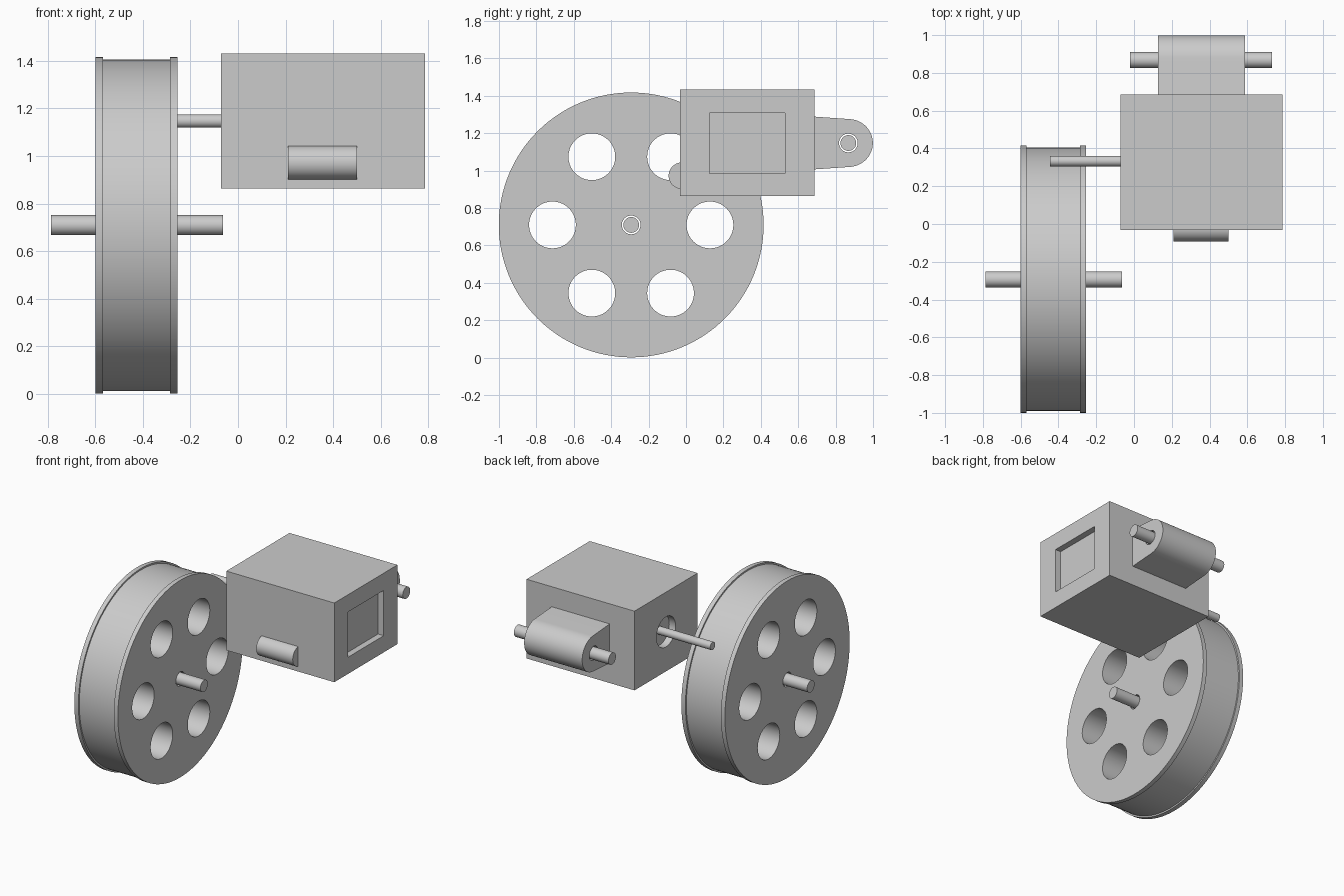
import bpy, bmesh
from math import sin, cos, pi, radians

cube = bpy.data.objects.get("Cube")
if cube:
    bpy.data.objects.remove(cube)

grey = bpy.data.materials.new("plain grey")
grey.use_nodes = True
grey.diffuse_color = (0.6, 0.6, 0.6, 1)
grey.node_tree.nodes["Principled BSDF"].inputs["Base Color"].default_value = (0.6, 0.6, 0.6, 1)


def circle(y, z, r, n=64):
    return [(y + r * cos(2 * pi * i / n), z + r * sin(2 * pi * i / n)) for i in range(n)]


def rect(y0, y1, z0, z1):
    return [(y0, z0), (y1, z0), (y1, z1), (y0, z1)]


def loft(name, sections):
    """Solid along x from matching (x, outline) sections, capped at both ends."""
    bm = bmesh.new()
    rings = [[bm.verts.new((x, y, z)) for y, z in pts] for x, pts in sections]
    n = len(rings[0])
    for a, b in zip(rings, rings[1:]):
        for i in range(n):
            j = (i + 1) % n
            bm.faces.new((a[i], a[j], b[j], b[i]))
    bm.faces.new(rings[0])
    bm.faces.new(rings[-1])
    bmesh.ops.recalc_face_normals(bm, faces=bm.faces)
    mesh = bpy.data.meshes.new(name)
    bm.to_mesh(mesh)
    bm.free()
    mesh.materials.append(grey)
    obj = bpy.data.objects.new(name, mesh)
    bpy.context.collection.objects.link(obj)
    return obj


def prism(name, pts, x0, x1):
    return loft(name, [(x0, pts), (x1, pts)])


def cut(obj, cutters):
    """Subtract the cutters, bake the result and remove them."""
    for c in cutters:
        mod = obj.modifiers.new("cut", 'BOOLEAN')
        mod.operation, mod.solver, mod.object = 'DIFFERENCE', 'EXACT', c
    bpy.context.view_layer.update()
    graph = bpy.context.evaluated_depsgraph_get()
    baked = bpy.data.meshes.new_from_object(obj.evaluated_get(graph))
    obj.modifiers.clear()
    obj.data = baked
    for c in cutters:
        bpy.data.objects.remove(c)


# Flanged wheel with six round openings and an axle bore
WY, WZ, WR = -0.293, 0.709, 0.708
rim, tread = circle(WY, WZ, WR, 128), circle(WY, WZ, WR - 0.011, 128)
wheel = loft("wheel", [(-0.6, rim), (-0.568, rim), (-0.568, tread),
                       (-0.286, tread), (-0.286, rim), (-0.254, rim)])
holes = [prism("hole_cutter", circle(WY + 0.421 * cos(i * pi / 3), WZ + 0.421 * sin(i * pi / 3), 0.125), -0.7, -0.1)
         for i in range(6)]
cut(wheel, holes + [prism("bore_cutter", circle(WY, WZ, 0.05), -0.7, -0.1)])
axle = prism("axle", circle(WY, WZ, 0.042), -0.787, -0.064)

# Housing with a window recess on one side and a round recess on the other
BY, BZ = 0.328, 1.147
housing = prism("housing", rect(-0.031, 0.686, 0.863, 1.432), -0.071, 0.787)
cut(housing, [prism("window_cutter", rect(0.125, 0.53, 0.983, 1.308), 0.742, 0.9),
              prism("socket_cutter", circle(BY, BZ, 0.108), -0.2, -0.021)])
shaft = prism("drive_shaft", circle(0.333, BZ, 0.028, 48), -0.445, 0.0)

# Rounded handle on the front face
handle = prism("front_handle", circle(-0.022, 0.972, 0.071), 0.21, 0.5)

# Tapered rear lug with a cross pin
PY = 0.868
arc = [radians(-86 + 172 * i / 40) for i in range(41)]
lug_outline = [(0.686, BZ - 0.141)]
lug_outline += [(PY + 0.131 * cos(a), BZ + 0.128 * sin(a)) for a in arc]
lug_outline += [(0.686, BZ + 0.141)]
lug = prism("rear_lug", lug_outline, 0.126, 0.587)
cut(lug, [prism("pin_bore_cutter", circle(PY, BZ, 0.05), 0.0, 0.7)])
pin = prism("cross_pin", circle(PY, BZ, 0.042), -0.021, 0.731)

# Smooth the round surfaces, keeping edges crisp
bpy.ops.object.select_all(action='DESELECT')
for part in (wheel, axle, housing, shaft, handle, lug, pin):
    part.select_set(True)
bpy.context.view_layer.objects.active = wheel
bpy.ops.object.shade_smooth_by_angle(angle=radians(30))
